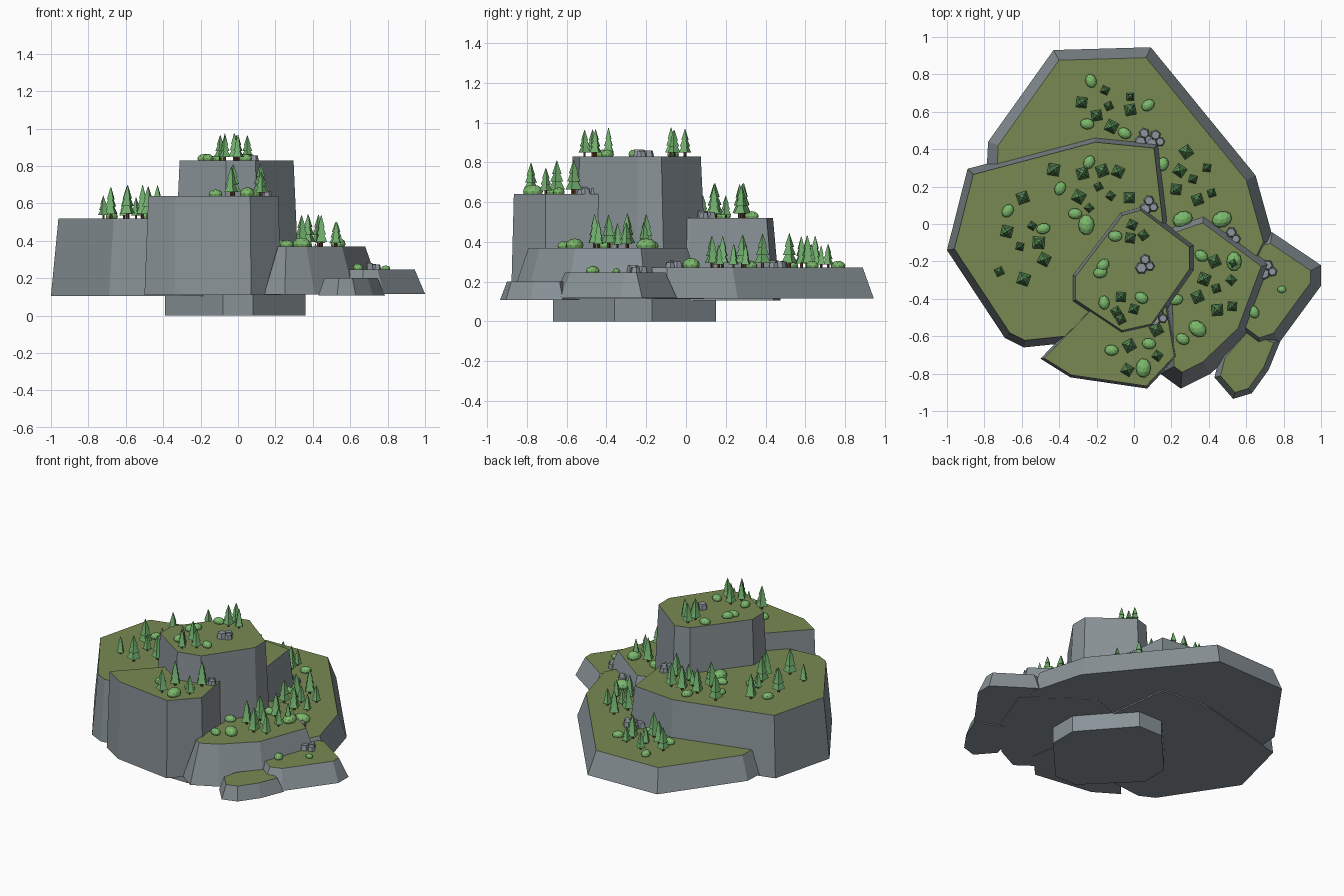
import bpy, bmesh, math, random
from mathutils import Vector, Matrix

if "Cube" in bpy.data.objects:
    bpy.data.objects.remove(bpy.data.objects["Cube"])

random.seed(4)


def material(name, rgb):
    m = bpy.data.materials.new(name)
    m.diffuse_color = (*rgb, 1)
    m.use_nodes = True
    m.node_tree.nodes["Principled BSDF"].inputs["Base Color"].default_value = m.diffuse_color
    return m


ROCK = material("rock", (0.25, 0.29, 0.31))
GRASS = material("grass", (0.19, 0.25, 0.085))
PINE = material("pine", (0.16, 0.42, 0.15))
LEAF = material("leaf", (0.2, 0.48, 0.15))
BARK = material("bark", (0.12, 0.05, 0.025))
STONE = material("stone", (0.27, 0.3, 0.34))


def add_object(name, mesh, matrix=Matrix()):
    ob = bpy.data.objects.new(name, mesh)
    ob.matrix_world = matrix
    bpy.context.collection.objects.link(ob)
    return ob


def to_mesh(name, bm, mats):
    mesh = bpy.data.meshes.new(name)
    bmesh.ops.recalc_face_normals(bm, faces=bm.faces[:])
    bm.to_mesh(mesh)
    bm.free()
    for m in mats:
        mesh.materials.append(m)
    return mesh


def inset(points, d):
    """Move every edge of a counter-clockwise outline inwards by d."""
    out, n = [], len(points)
    for i in range(n):
        a, b, c = (Vector(points[(i + k) % n]) for k in (-1, 0, 1))
        u, v = (b - a).normalized(), (c - b).normalized()
        n1, n2 = Vector((-u.y, u.x)), Vector((-v.y, v.x))
        out.append(b + (n1 + n2) * d / (1 + n1.dot(n2)))
    return out


def plateau(name, outline, z0, z1, slope, top=1):
    """Cliff with sloped sides and a flat grass top; outline is its foot."""
    bm = bmesh.new()
    low = [bm.verts.new((x, y, z0)) for x, y in outline]
    high = [bm.verts.new((p.x, p.y, z1)) for p in inset(outline, slope)]
    n = len(low)
    for i in range(n):
        j = (i + 1) % n
        bm.faces.new((low[i], low[j], high[j], high[i]))
    bm.faces.new(low[::-1])
    bm.faces.new(high).material_index = top
    add_object(name, to_mesh(name, bm, [ROCK, GRASS]))


# Cliffs
plateau("base", [(-.08, -.67), (.08, -.67), (.36, -.36), (.36, -.17), (.08, .15),
                 (-.1, .15), (-.39, -.17), (-.39, -.36)], 0, .13, 0, 0)
plateau("back_terrace", [(-.43, .93), (-.78, .44), (-.79, .25), (-.4, -.3), (.2, -.5),
                         (.6, -.4), (.75, -.1), (.65, .26), (.09, .945)], .114, .27, .055)
plateau("left_terrace", [(-1, -.14), (-.69, -.61), (-.59, -.66), (-.3, -.63), (.1, -.4),
                         (.19, .02), (.14, .44), (-.21, .475), (-.89, .295)], .105, .52, .037)
plateau("front_terrace", [(-.5, -.72), (-.34, -.82), (.07, -.88), (.23, -.71),
                          (.18, -.42), (-.2, -.41)], .11, .64, .013)
plateau("summit", [(.04, .105), (-.08, .07), (-.34, -.27), (-.34, -.42), (-.07, -.6),
                   (.11, -.56), (.325, -.25), (.325, -.11)], .2, .83, .028)
plateau("right_terrace", [(.14, -.8), (.25, -.88), (.41, -.8), (.62, -.6), (.77, -.2),
                          (.38, .09), (.12, .0)], .112, .37, .075)
plateau("lower_right_ledge", [(.5, -.55), (.66, -.67), (.78, -.63), (1, -.33), (1, -.22),
                              (.74, -.045), (.5, -.1)], .116, .245, .055)
plateau("lower_front_ledge", [(.43, -.82), (.53, -.935), (.63, -.905), (.72, -.78),
                              (.785, -.62), (.6, -.54), (.46, -.7)], .108, .2, .03)

# Pine of unit height: trunk and three square cones
bm = bmesh.new()
bmesh.ops.create_cone(bm, cap_ends=True, segments=5, radius1=.05, radius2=.05, depth=.25,
                      matrix=Matrix.Translation((0, 0, .1)))
for f in bm.faces:
    f.material_index = 1
for z0, z1, r in [(.14, .6, .25), (.37, .82, .2), (.6, 1, .145)]:
    bmesh.ops.create_cone(bm, cap_ends=True, segments=4, radius1=r, radius2=.01,
                          depth=z1 - z0, matrix=Matrix.Translation((0, 0, (z0 + z1) / 2)))
pine_mesh = to_mesh("pine", bm, [PINE, BARK])

# Bush: low-poly ball of unit radius
bm = bmesh.new()
bmesh.ops.create_icosphere(bm, subdivisions=2, radius=1)
bush_mesh = to_mesh("bush", bm, [LEAF])

# Boulder: stubby tapered hexagon of unit radius
bm = bmesh.new()
bmesh.ops.create_cone(bm, cap_ends=True, segments=6, radius1=1, radius2=.75, depth=1.1,
                      matrix=Matrix.Translation((0, 0, .45)))
boulder_mesh = to_mesh("boulder", bm, [STONE])


def place(name, mesh, x, y, z, scale):
    turn = Matrix.Rotation(random.uniform(0, math.tau), 4, "Z")
    add_object(name, mesh, Matrix.Translation((x, y, z)) @ turn @ Matrix.Diagonal((*scale, 1)))


def pines(z, height, spots):
    for x, y in spots:
        h = height * random.uniform(.94, 1.05)
        place("pine", pine_mesh, x, y, z, (h, h, h))


def bushes(z, spots, r=.038):
    for x, y in spots:
        place("bush", bush_mesh, x, y, z + r * .25, (r, r * .78, r * .65))


# Pines: tall then short on each level
pines(.27, .165, [(-.28, .65), (-.02, .61), (-.2, .58), (-.12, .52), (.28, .385),
                  (.245, .285), (.225, .185), (.34, .13)])
pines(.27, .115, [(-.155, .715), (-.135, .63), (-.02, .68), (.39, .3), (.315, .24), (.415, .165)])
pines(.52, .17, [(-.595, .14), (-.68, -.04), (-.51, -.1), (-.48, -.19), (-.59, -.295),
                 (-.43, .29), (-.275, .27), (-.17, .285), (-.085, .28), (-.295, .145), (-.025, .14)])
pines(.52, .115, [(-.545, -.01), (-.61, -.12), (-.72, -.255), (-.19, .2), (-.125, .15), (-.24, .085)])
pines(.83, .14, [(-.01, -.005), (-.02, -.075), (.05, -.06), (-.07, -.39), (0, -.455),
                 (-.095, -.47), (-.07, -.51)])
pines(.64, .165, [(.12, -.565), (-.025, -.65), (-.035, -.78)])
pines(.64, .125, [(.125, -.705)])
pines(.37, .17, [(.43, -.2), (.375, -.295), (.34, -.39), (.445, -.46)])
pines(.37, .13, [(.53, -.21), (.52, -.3), (.44, -.345), (.525, -.44)])

# Bushes
bushes(.27, [(-.23, .765), (.075, .635), (-.25, .535), (-.05, .485), (.155, .32)])
bushes(.27, [(.26, .025), (.47, .025)], .055)
bushes(.52, [(-.24, .33), (-.395, .19), (-.675, .07), (-.485, -.025), (-.315, .055)])
bushes(.52, [(-.255, -.005)], .055)
bushes(.83, [(-.1, -.065), (-.165, -.22), (-.18, -.26), (-.16, -.42), (.04, -.395)])
bushes(.64, [(-.12, -.675), (.08, -.64)])
bushes(.64, [(.05, -.77)], .052)
bushes(.37, [(.36, -.17), (.225, -.405), (.26, -.615)])
bushes(.37, [(.535, -.2), (.34, -.56)], .052)
bushes(.245, [(.64, -.47)], .036)
bushes(.245, [(.79, -.35)], .025)

# Boulder clusters
for x, y, z in [(.06, -.22, .83), (.055, .455, .27), (.115, .445, .27), (.08, .095, .52),
                (.715, -.25, .245), (.52, -.075, .27), (.13, -.5, .64)]:
    for dx, dy, r in [(0, .03, .03), (-.02, -.015, .035), (.025, -.005, .027)]:
        place("boulder", boulder_mesh, x + dx, y + dy, z, (r, r, r))
